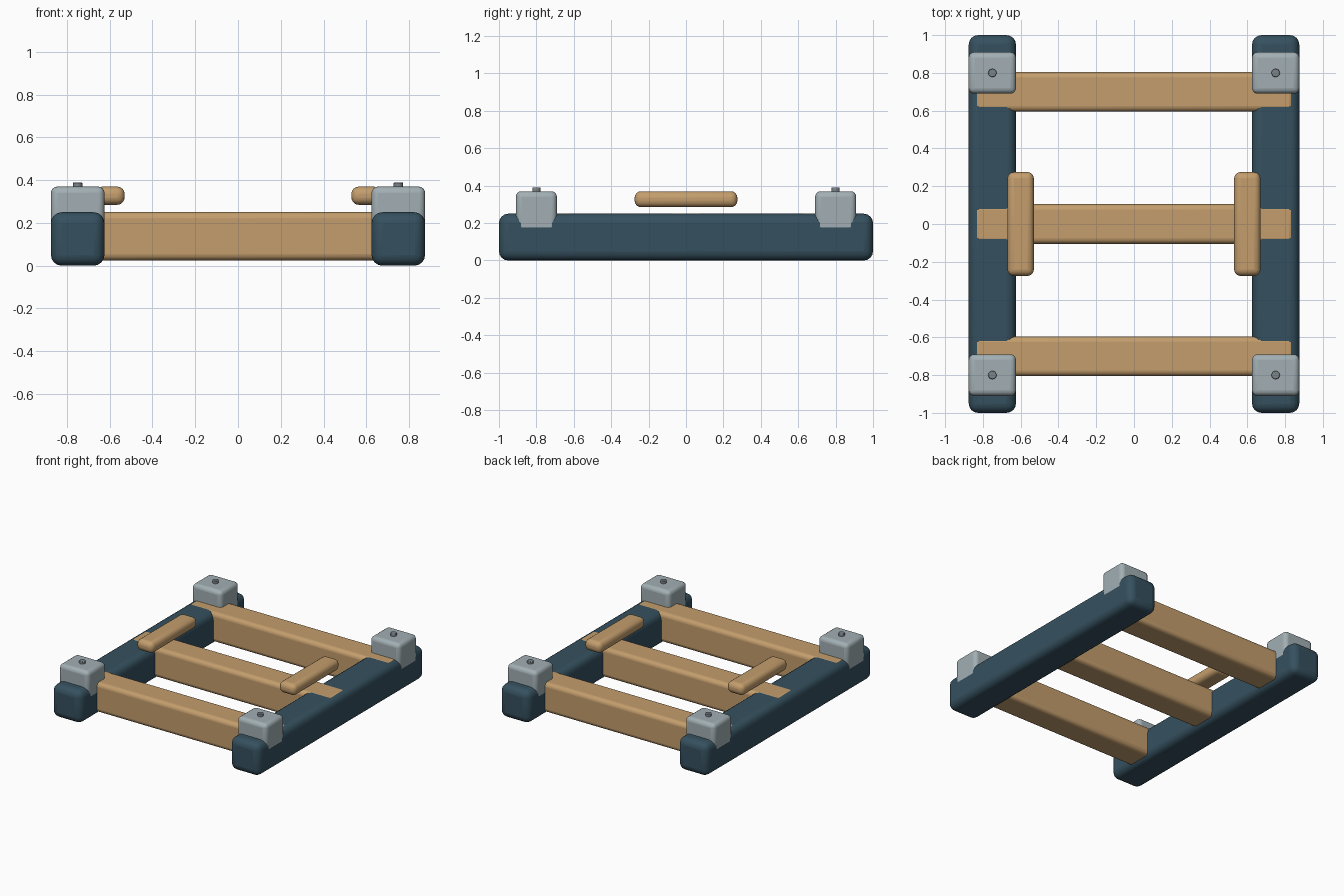
import bpy, math

if "Cube" in bpy.data.objects:
    bpy.data.objects.remove(bpy.data.objects["Cube"])


def material(name, rgb):
    m = bpy.data.materials.new(name)
    m.diffuse_color = (*rgb, 1)
    m.use_nodes = True
    m.node_tree.nodes["Principled BSDF"].inputs["Base Color"].default_value = m.diffuse_color
    return m


NAVY = material("dark slate blue", (0.036, 0.082, 0.115))
WOOD = material("tan wood", (0.55, 0.34, 0.152))
GREY = material("light grey metal", (0.36, 0.43, 0.455))
STEEL = material("steel pin", (0.20, 0.235, 0.255))


def finish(obj, name, mat, bevel, segments):
    obj.name = name
    obj.data.materials.append(mat)
    mod = obj.modifiers.new("rounded edges", 'BEVEL')
    mod.width = bevel
    mod.segments = segments
    mod.limit_method = 'ANGLE'
    bpy.ops.object.shade_smooth_by_angle(angle=math.radians(40))


def box(name, center, size, bevel, mat):
    bpy.ops.mesh.primitive_cube_add(size=1, location=center)
    obj = bpy.context.object
    obj.scale = size
    bpy.ops.object.transform_apply(location=False, rotation=False, scale=True)
    finish(obj, name, mat, bevel, 4)


def pin(name, center, radius, depth, mat):
    bpy.ops.mesh.primitive_cylinder_add(vertices=20, radius=radius, depth=depth, location=center)
    finish(bpy.context.object, name, mat, 0.004, 2)


# Cross beams tying the rails together
for label, y in (("front", -0.70), ("middle", 0), ("back", 0.70)):
    box(label + "_cross_beam", (0, y, 0.138), (1.70, 0.21, 0.226), 0.03, WOOD)

for side, sx in (("left", -1), ("right", 1)):
    # Long side rail and the raised grip above the middle beam
    box(side + "_rail", (sx * 0.75, 0, 0.125), (0.25, 2.0, 0.25), 0.05, NAVY)
    box(side + "_grip", (sx * 0.60, 0, 0.3275), (0.14, 0.55, 0.085), 0.035, WOOD)
    # Corner blocks with a pin on top
    for end, sy in (("front", -1), ("back", 1)):
        box(f"{end}_{side}_corner_block", (sx * 0.75, sy * 0.80, 0.26), (0.251, 0.22, 0.22), 0.03, GREY)
        pin(f"{end}_{side}_pin", (sx * 0.75, sy * 0.80, 0.37), 0.022, 0.04, STEEL)
